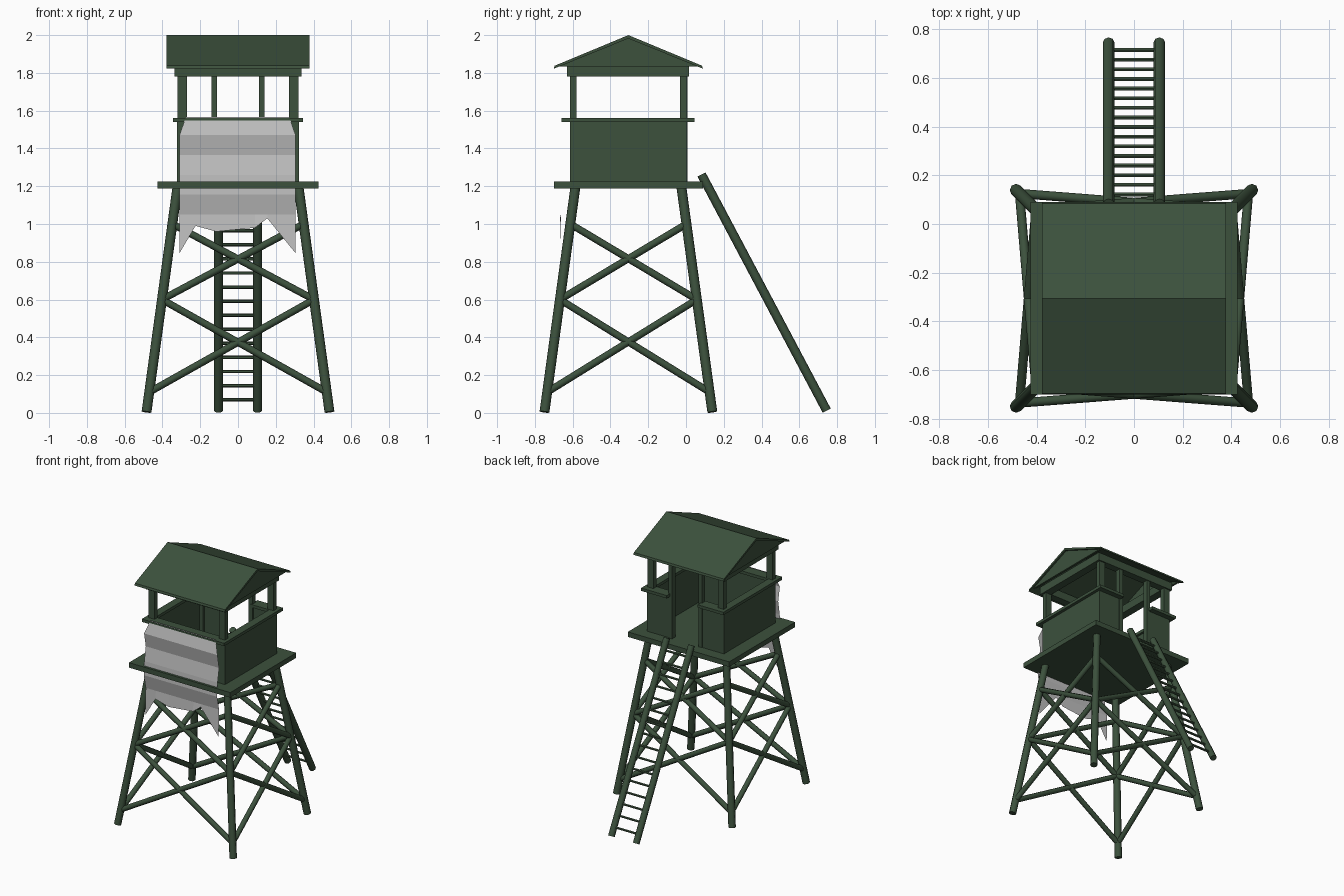
import bpy, bmesh
from mathutils import Vector

cube = bpy.data.objects.get("Cube")
if cube:
    bpy.data.objects.remove(cube, do_unlink=True)

CY = -0.305  # tower centre in y


def material(name, rgb):
    m = bpy.data.materials.new(name)
    m.use_nodes = True
    m.diffuse_color = (*rgb, 1)
    bsdf = m.node_tree.nodes["Principled BSDF"]
    bsdf.inputs["Base Color"].default_value = (*rgb, 1)
    bsdf.inputs["Roughness"].default_value = 0.8
    return m


green = material("dark green wood", (0.045, 0.082, 0.046))
grey = material("light grey cloth", (0.52, 0.52, 0.52))


def mesh_object(name, verts, faces, mat):
    me = bpy.data.meshes.new(name)
    me.from_pydata(verts, [], faces)
    me.materials.append(mat)
    ob = bpy.data.objects.new(name, me)
    bpy.context.collection.objects.link(ob)
    return ob


def box(name, x, y, z):
    """Box from (min, max) pairs."""
    verts = [(a, b, c) for a in x for b in y for c in z]
    faces = [(0, 1, 3, 2), (4, 6, 7, 5), (0, 4, 5, 1),
             (2, 3, 7, 6), (0, 2, 6, 4), (1, 5, 7, 3)]
    return mesh_object(name, verts, faces, green)


def pole(name, a, b, radius, sides=8):
    """Round pole between two points."""
    a, b = Vector(a), Vector(b)
    d = b - a
    bpy.ops.mesh.primitive_cylinder_add(vertices=sides, radius=radius, depth=d.length,
                                        location=(a + b) / 2,
                                        rotation=d.to_track_quat('Z', 'Y').to_euler())
    ob = bpy.context.object
    ob.name = name
    ob.data.materials.append(green)
    bpy.ops.object.shade_smooth_by_angle(angle=0.9)
    return ob


def prism(name, profile, x0, x1):
    """Extrude a (y, z) outline along x."""
    n = len(profile)
    verts = [(x, y, z) for x in (x0, x1) for y, z in profile]
    faces = [tuple(range(n))[::-1], tuple(range(n, 2 * n))]
    faces += [(i, (i + 1) % n, (i + 1) % n + n, i + n) for i in range(n)]
    ob = mesh_object(name, verts, faces, green)
    bm = bmesh.new()
    bm.from_mesh(ob.data)
    bmesh.ops.recalc_face_normals(bm, faces=bm.faces)
    bm.to_mesh(ob.data)
    bm.free()
    return ob


# Splayed legs
def leg_point(sx, sy, z):
    t = z / 1.2
    return (sx * (0.485 - 0.165 * t), CY + sy * (0.445 - 0.165 * t), z)


corners = [(-1, -1), (1, -1), (1, 1), (-1, 1)]
for c in corners:
    pole("leg", leg_point(*c, 0.005), leg_point(*c, 1.2), 0.026)

# Two crossed braces on each side
for i, c in enumerate(corners):
    d = corners[(i + 1) % 4]
    for low, high in ((0.11, 0.6), (0.6, 1.0)):
        pole("brace", leg_point(*c, low), leg_point(*d, high), 0.019)
        pole("brace", leg_point(*d, low), leg_point(*c, high), 0.019)

# Platform
box("platform", (-0.425, 0.425), (-0.70, 0.09), (1.187, 1.225))

# Cabin walls, with a doorway at the back
W, F, B, T = 0.322, -0.615, 0.005, 0.02
wall_z = (1.22, 1.545)
box("front_wall", (-W, W), (F, F + T), wall_z)
for s in (-1, 1):
    side = sorted((s * W, s * (W - T)))
    back = sorted((s * W, s * 0.125))
    box("side_wall", side, (F, B), wall_z)
    box("back_wall", back, (B - T, B), wall_z)
    # Sill planks on top of the walls
    box("side_sill", sorted((s * 0.345, s * 0.285)), (-0.66, 0.045), (1.54, 1.562))
    box("back_sill", sorted((s * 0.29, s * 0.13)), (-0.035, 0.045), (1.54, 1.562))
    # Corner and door posts
    post = sorted((s * 0.32, s * 0.27))
    box("front_post", post, (F, F + 0.036), (1.22, 1.80))
    box("back_post", post, (B - 0.036, B), (1.22, 1.80))
    box("door_post", sorted((s * 0.14, s * 0.11)), (B - 0.034, B + 0.004), (1.22, 1.80))
    # Side beams and gable panels
    box("side_beam", sorted((s * 0.335, s * 0.275)), (-0.63, 0.015), (1.78, 1.84))
    prism("gable_panel", [(-0.67, 1.835), (0.06, 1.835), (CY, 1.985)],
          s * 0.35, s * 0.365)
box("front_sill", (-0.345, 0.345), (-0.66, -0.58), (1.54, 1.562))
box("front_beam", (-0.335, 0.335), (-0.63, -0.575), (1.78, 1.84))
box("back_beam", (-0.335, 0.335), (-0.04, 0.015), (1.78, 1.84))

# Pitched roof
prism("roof", [(-0.70, 1.822), (-0.695, 1.838), (CY, 2.0), (0.085, 1.838),
               (0.09, 1.822), (CY, 1.982)], -0.378, 0.378)

# Ladder leaning on the back
foot, head = Vector((0, 0.745, 0.012)), Vector((0, 0.082, 1.262))
for s in (-1, 1):
    off = Vector((s * 0.104, 0, 0))
    pole("ladder_rail", foot + off, head + off, 0.024)
RUNGS = 16
for i in range(RUNGS):
    z = 0.07 + i * 0.0745
    p = foot.lerp(head, (z - foot.z) / (head.z - foot.z))
    pole("ladder_rung", p - Vector((0.1, 0, 0)), p + Vector((0.1, 0, 0)), 0.009, 6)

# Pleated cloth hanging over the front, with a ragged hem
hem = [(-0.31, 0.845), (-0.225, 0.99), (-0.115, 0.96),
       (0.09, 0.98), (0.155, 1.03), (0.305, 0.845)]
folds = [(1.567, -0.655), (1.47, -0.682), (1.365, -0.662),
         (1.26, -0.68), (1.155, -0.686), (1.05, -0.662)]
verts = []
for i, (z, y) in enumerate(folds):
    width = 0.89 if i == 0 else 1
    verts += [(x * width, y, z) for x, _ in hem]
verts += [(x, -0.668, z) for x, z in hem]
n = len(hem)
faces = [(r * n + c, (r + 1) * n + c, (r + 1) * n + c + 1, r * n + c + 1)
         for r in range(len(folds)) for c in range(n - 1)]
mesh_object("hanging_cloth", verts, faces, grey)
